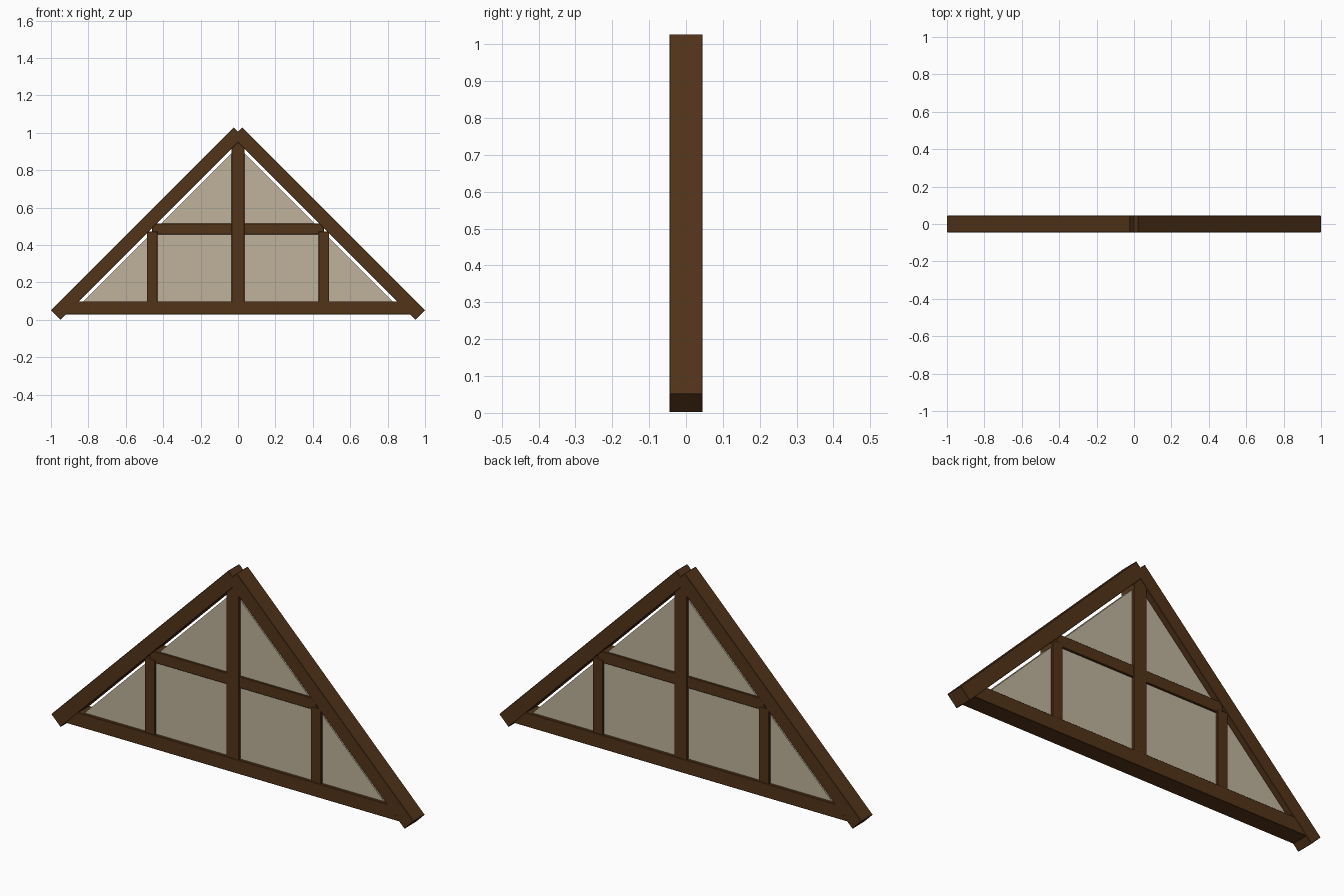
import bpy, bmesh
from math import radians

if "Cube" in bpy.data.objects:
    bpy.data.objects.remove(bpy.data.objects["Cube"])


def material(name, color):
    m = bpy.data.materials.new(name)
    m.diffuse_color = color
    m.use_nodes = True
    m.node_tree.nodes["Principled BSDF"].inputs["Base Color"].default_value = m.diffuse_color
    return m


wood = material("dark_wood", (0.085, 0.034, 0.010, 1))
plaster = material("plaster", (0.52, 0.45, 0.33, 1))


def beam(name, center, size, angle=0):
    """Square-cut timber with slightly eased edges, turned in the XZ plane."""
    bpy.ops.mesh.primitive_cube_add(size=1, location=(center[0], 0, center[1]),
                                    rotation=(0, radians(angle), 0))
    ob = bpy.context.object
    ob.name = name
    ob.scale = size
    bpy.ops.object.transform_apply(location=False, rotation=False, scale=True)
    bev = ob.modifiers.new("eased_edges", 'BEVEL')
    bev.width = 0.002
    bev.segments = 1
    ob.data.materials.append(wood)
    return ob


# Sloping rafters and short side posts, one per side
for side, s in (("left", -1), ("right", 1)):
    beam(side + "_rafter", (s * 0.4865, 0.5145), (1.382, 0.09, 0.072), s * 45)
    beam(side + "_side_post", (s * 0.459, 0.273), (0.057, 0.082, 0.40))

# Tie beam, king post and collar
beam("tie_beam", (0, 0.064), (1.86, 0.088, 0.07))
beam("king_post", (0, 0.52), (0.07, 0.086, 0.90))
beam("collar_beam", (0, 0.486), (0.92, 0.080, 0.057))

# Triangular infill panel, set back a little from the timber faces
T = 0.06
bm = bmesh.new()
face = bm.faces.new([bm.verts.new(p) for p in
                     ((-0.86, -T / 2, 0.066), (0.86, -T / 2, 0.066), (0, -T / 2, 0.926))])
ext = bmesh.ops.extrude_face_region(bm, geom=[face])
bmesh.ops.translate(bm, vec=(0, T, 0),
                    verts=[v for v in ext["geom"] if isinstance(v, bmesh.types.BMVert)])
bmesh.ops.recalc_face_normals(bm, faces=bm.faces)
mesh = bpy.data.meshes.new("infill_panel")
bm.to_mesh(mesh)
bm.free()
mesh.materials.append(plaster)
bpy.context.collection.objects.link(bpy.data.objects.new("infill_panel", mesh))
